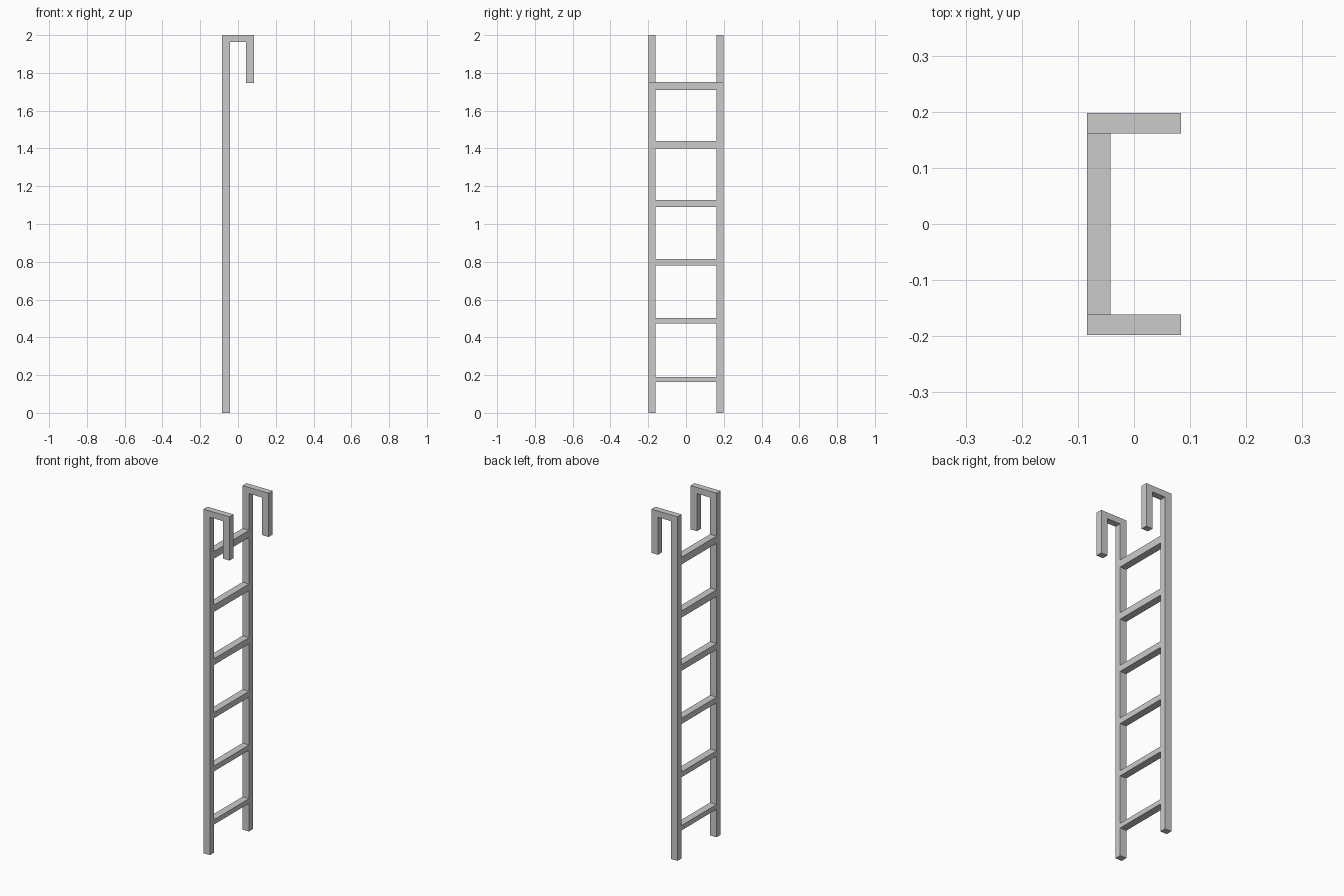
import bpy, bmesh

if "Cube" in bpy.data.objects:
    bpy.data.objects.remove(bpy.data.objects["Cube"])

X0, X1 = -0.084, -0.042      # rail depth
Y_IN, Y_OUT = 0.161, 0.198   # rail inner and outer faces
RUNGS = 6


def make_object(name, bm):
    bmesh.ops.recalc_face_normals(bm, faces=bm.faces)
    mesh = bpy.data.meshes.new(name)
    bm.to_mesh(mesh)
    bm.free()
    obj = bpy.data.objects.new(name, mesh)
    bpy.context.collection.objects.link(obj)
    return obj


def extrude_profile(name, points, y0, y1):
    """Extrude an (x, z) outline from y0 to y1."""
    bm = bmesh.new()
    face = bm.faces.new([bm.verts.new((x, y0, z)) for x, z in points])
    ext = bmesh.ops.extrude_face_region(bm, geom=[face])
    verts = [v for v in ext["geom"] if isinstance(v, bmesh.types.BMVert)]
    bmesh.ops.translate(bm, verts=verts, vec=(0, y1 - y0, 0))
    return make_object(name, bm)


# Side rails, each ending in a square hook, mirrored across y = 0
hook_rail = [(X0, 0), (X1, 0), (X1, 1.964), (-X1, 1.964),
             (-X1, 1.746), (-X0, 1.746), (-X0, 2), (X0, 2)]
rails = extrude_profile("hooked_side_rails", hook_rail, Y_IN, Y_OUT)
mirror = rails.modifiers.new("Mirror", 'MIRROR')
mirror.use_axis = (False, True, False)

# Rungs, slightly thicker towards the top
for i in range(RUNGS):
    t = i / (RUNGS - 1)
    top = 0.191 + 1.560 * t
    bottom = 0.163 + 1.546 * t
    extrude_profile(f"rung_{i + 1}",
                    [(X0, bottom), (X1, bottom), (X1, top), (X0, top)],
                    -Y_IN, Y_IN)
